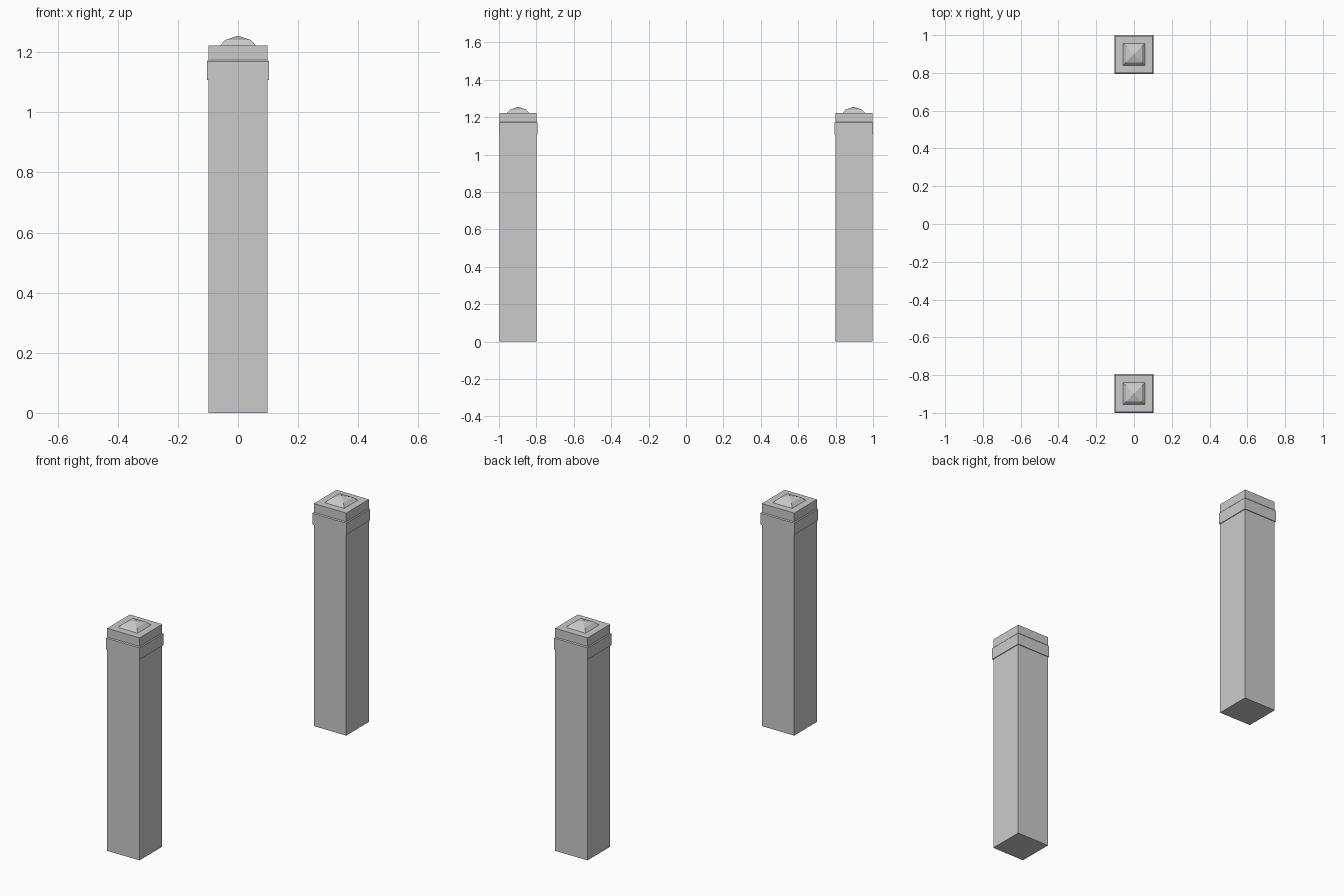
import bpy, bmesh

if "Cube" in bpy.data.objects:
    bpy.data.objects.remove(bpy.data.objects["Cube"])


def square_loft(name, y, profile):
    """Stack square rings (half width, z); half width 0 makes an apex."""
    bm = bmesh.new()
    prev = None
    for h, z in profile:
        if h == 0:
            tip = bm.verts.new((0, y, z))
            for i in range(4):
                bm.faces.new((prev[i], prev[(i + 1) % 4], tip))
            prev = None
            break
        ring = [bm.verts.new((sx * h, y + sy * h, z))
                for sx, sy in ((-1, -1), (1, -1), (1, 1), (-1, 1))]
        if prev:
            for i in range(4):
                j = (i + 1) % 4
                bm.faces.new((prev[i], prev[j], ring[j], ring[i]))
        else:
            bm.faces.new(ring[::-1])
        prev = ring
    if prev:
        bm.faces.new(prev)
    bmesh.ops.recalc_face_normals(bm, faces=bm.faces)
    mesh = bpy.data.meshes.new(name)
    bm.to_mesh(mesh)
    bm.free()
    bpy.context.collection.objects.link(bpy.data.objects.new(name, mesh))


for side, y in (("front", -0.8975), ("back", 0.8975)):
    # Shaft with a raised collar, topped by a plain block
    square_loft(side + "_post", y, [
        (0.0985, 0), (0.0985, 1.107), (0.1025, 1.107), (0.1025, 1.17),
        (0.0985, 1.175), (0.0985, 1.223)])
    # Low two-slope pyramid finial
    square_loft(side + "_finial", y, [
        (0.059, 1.223), (0.042, 1.241), (0, 1.255)])
